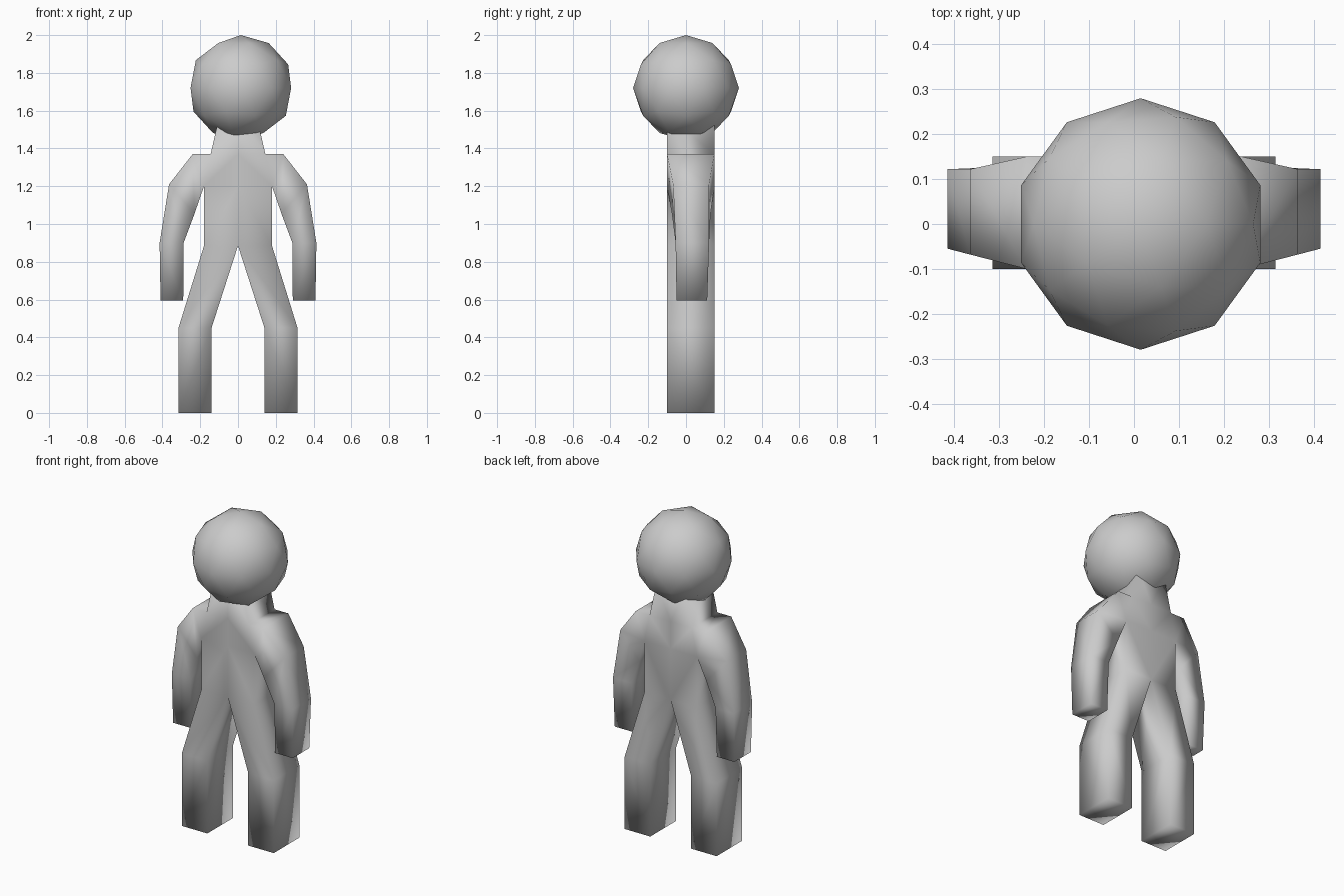
import bpy
import bmesh

if "Cube" in bpy.data.objects:
    bpy.data.objects.remove(bpy.data.objects["Cube"])

FRONT, BACK = -0.10, 0.15

# Right-half silhouette: name -> (x, z, front y, back y)
P = {
    "neck_c": (0, 1.58, FRONT, BACK), "neck": (0.097, 1.58, FRONT, BACK),
    "chest_c": (0, 1.37, FRONT, BACK), "chest": (0.145, 1.37, FRONT, BACK),
    "pit_c": (0, 1.20, FRONT, BACK), "pit": (0.18, 1.20, FRONT, BACK),
    "crotch": (0, 0.885, FRONT, BACK), "hip": (0.18, 0.885, FRONT, BACK),
    "knee_in": (0.14, 0.45, FRONT, BACK), "knee_out": (0.315, 0.45, FRONT, BACK),
    "foot_in": (0.14, 0, FRONT, BACK), "foot_out": (0.315, 0, FRONT, BACK),
    "shoulder": (0.24, 1.37, FRONT, BACK),
    "upper_out": (0.365, 1.21, -0.068, 0.122), "upper_in": (0.23, 1.055, -0.075, 0.13),
    "elbow_out": (0.415, 0.90, -0.055, 0.122), "elbow_in": (0.288, 0.90, -0.055, 0.122),
    "hand_out": (0.41, 0.595, -0.05, 0.112), "hand_in": (0.29, 0.595, -0.05, 0.112),
}

# Panels, counter-clockwise seen from the front
PANELS = [
    ("neck_c", "chest_c", "chest", "neck"),
    ("chest_c", "pit_c", "pit", "chest"),
    ("pit_c", "crotch", "hip", "pit"),
    ("crotch", "knee_in", "knee_out", "hip"),
    ("knee_in", "foot_in", "foot_out", "knee_out"),
    ("chest", "pit", "shoulder"),
    ("shoulder", "pit", "upper_in", "upper_out"),
    ("upper_out", "upper_in", "elbow_in", "elbow_out"),
    ("elbow_out", "elbow_in", "hand_in", "hand_out"),
]

# Body: panels front and back, walled along the outline, mirrored
bm = bmesh.new()
front = {n: bm.verts.new((x, yf, z)) for n, (x, z, yf, yb) in P.items()}
back = {n: bm.verts.new((x, yb, z)) for n, (x, z, yf, yb) in P.items()}
edges = set()
for panel in PANELS:
    bm.faces.new([front[n] for n in panel])
    bm.faces.new([back[n] for n in reversed(panel)])
    edges.update(zip(panel, panel[1:] + panel[:1]))
for a, b in sorted(edges):
    on_centre = P[a][0] == 0 and P[b][0] == 0
    if (b, a) not in edges and not on_centre:
        bm.faces.new((front[b], front[a], back[a], back[b]))
mesh = bpy.data.meshes.new("body")
bm.to_mesh(mesh)
bm.free()
mesh.shade_smooth()
body = bpy.data.objects.new("body", mesh)
bpy.context.collection.objects.link(body)
mirror = body.modifiers.new("mirror", 'MIRROR')
mirror.use_clip = True

# Head: low-poly ball, slightly off centre
bpy.ops.mesh.primitive_ico_sphere_add(subdivisions=2, radius=0.28, location=(0.015, 0, 1.72))
head = bpy.context.object
head.name = "head"
head.data.shade_smooth()
